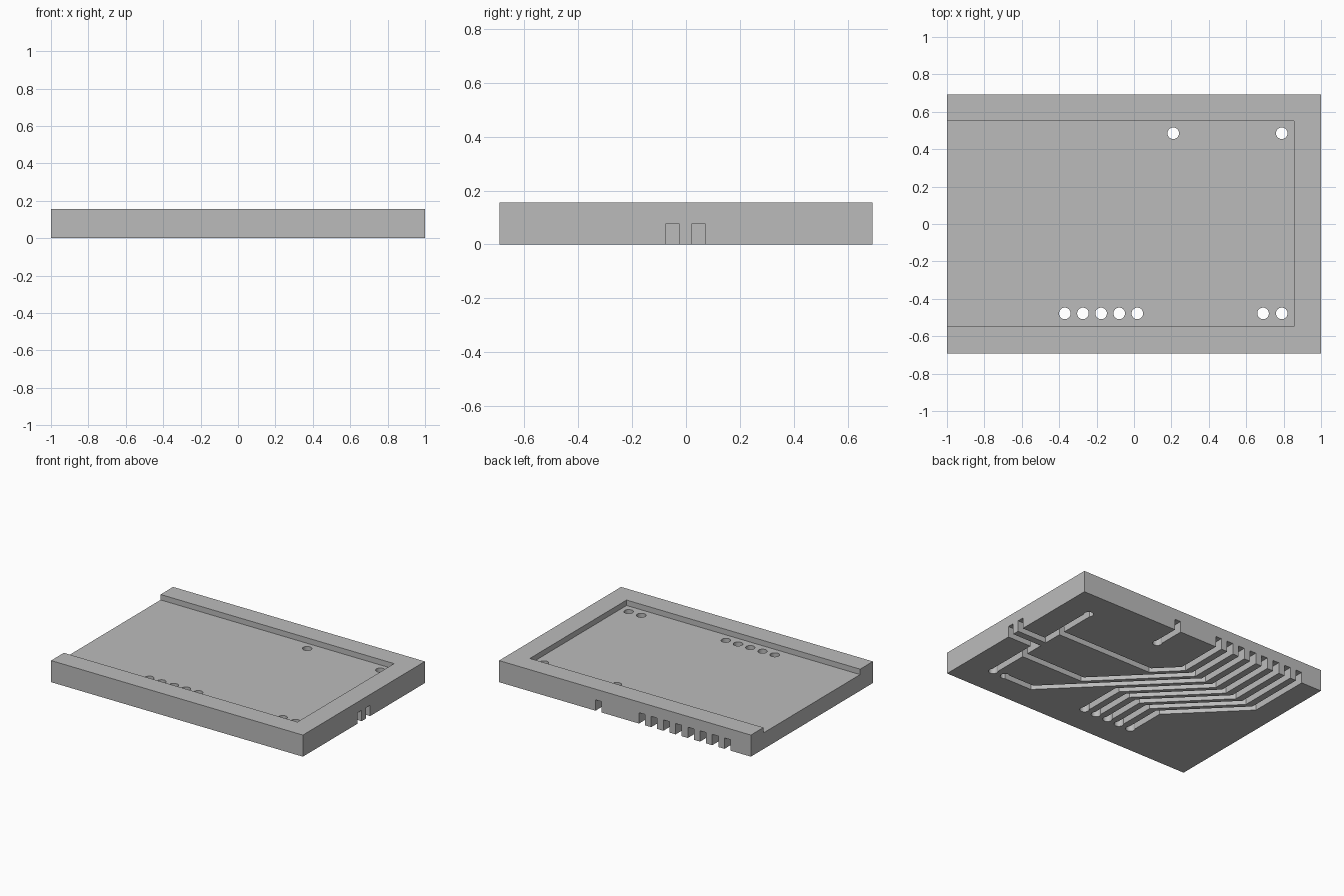
import bpy
import bmesh
from mathutils import Vector

if "Cube" in bpy.data.objects:
    bpy.data.objects.remove(bpy.data.objects["Cube"], do_unlink=True)

HALF_X, HALF_Y, HEIGHT = 1.0, 0.692, 0.155
FLOOR, GROOVE_TOP = 0.116, 0.078
GROOVE_HALF, HOLE_RADIUS = 0.024, 0.031
PITCH, OUT = 0.097, 0.1


def finish(name, bm):
    bmesh.ops.recalc_face_normals(bm, faces=bm.faces)
    mesh = bpy.data.meshes.new(name)
    bm.to_mesh(mesh)
    bm.free()
    obj = bpy.data.objects.new(name, mesh)
    bpy.context.collection.objects.link(obj)
    return obj


def prism(name, outline, z0, z1):
    """Extrude a flat outline between two heights."""
    bm = bmesh.new()
    face = bm.faces.new([bm.verts.new((x, y, z0)) for x, y in outline])
    extruded = bmesh.ops.extrude_face_region(bm, geom=[face])["geom"]
    verts = [v for v in extruded if isinstance(v, bmesh.types.BMVert)]
    bmesh.ops.translate(bm, verts=verts, vec=(0, 0, z1 - z0))
    return finish(name, bm)


def block(name, x0, x1, y0, y1, z0, z1):
    return prism(name, [(x0, y0), (x1, y0), (x1, y1), (x0, y1)], z0, z1)


def groove(path):
    """Constant-width channel cutter with mitred bends."""
    pts = [Vector(p) for p in path]
    left, right = [], []
    for i, p in enumerate(pts):
        dirs = []
        if i > 0:
            dirs.append((p - pts[i - 1]).normalized())
        if i < len(pts) - 1:
            dirs.append((pts[i + 1] - p).normalized())
        normals = [Vector((-d.y, d.x)) for d in dirs]
        miter = sum(normals, Vector((0, 0))).normalized()
        offset = miter * (GROOVE_HALF / miter.dot(normals[0]))
        left.append(p + offset)
        right.append(p - offset)
    return prism("groove_cutter", left + right[::-1], -OUT, GROOVE_TOP)


def hole(x, y):
    bm = bmesh.new()
    bmesh.ops.create_cone(bm, cap_ends=True, segments=32, radius1=HOLE_RADIUS,
                          radius2=HOLE_RADIUS, depth=0.5)
    bmesh.ops.translate(bm, verts=bm.verts, vec=(x, y, 0.1))
    return finish("hole_cutter", bm)


def cut(target, cutter):
    cutter.hide_render = True
    mod = target.modifiers.new("cut", "BOOLEAN")
    mod.operation = "DIFFERENCE"
    mod.solver = "EXACT"
    mod.object = cutter
    bpy.context.view_layer.objects.active = target
    bpy.ops.object.modifier_apply(modifier=mod.name)
    bpy.data.objects.remove(cutter, do_unlink=True)


# Tray body with a recess open on the right end
tray = block("wiring_tray", -HALF_X, HALF_X, -HALF_Y, HALF_Y, 0, HEIGHT)
cut(tray, block("recess_cutter", -HALF_X - OUT, 0.855, -0.547, 0.55,
                FLOOR, HEIGHT + OUT))

# Wire holes: two at the back, two and a row of five at the front
BACK, FRONT = 0.485, -0.478
corner_x, single_x, inner_x = 0.79, 0.21, 0.69
row_x = [0.018 - PITCH * i for i in range(5)]
edge, end = HALF_Y + OUT, HALF_X + OUT


def slot_x(k):
    return -0.135 - PITCH * k


def bend_y(k):
    return 0.34 - 0.014 * k


def diagonal(k, start_x):
    """Point where a 45 degree run to slot k begins."""
    return (start_x, bend_y(k) - (start_x - slot_x(k)))


def route(k, start_x):
    return [diagonal(k, start_x), (slot_x(k), bend_y(k)), (slot_x(k), edge)]


# Channels under the floor, leaving through the back edge and left end
paths = [
    [(single_x, BACK), (single_x, edge)],
    [(end, 0.047), (corner_x, 0.047), (corner_x, BACK)],
    [(end, -0.05), (corner_x, -0.05), (corner_x, FRONT)],
]
for k, start_x in ((0, 0.02), (1, 0.28)):
    branch_y = diagonal(k, start_x)[1]
    paths.append([(corner_x, branch_y)] + route(k, start_x))
inner_start = slot_x(2) + bend_y(2) - FRONT
paths.append([(inner_x, FRONT)] + route(2, inner_start))
for i, x in enumerate(row_x):
    paths.append([(x, FRONT)] + route(i + 3, x))

for path in paths:
    cut(tray, groove(path))
holes = [(single_x, BACK), (corner_x, BACK), (corner_x, FRONT), (inner_x, FRONT)]
for x, y in holes + [(x, FRONT) for x in row_x]:
    cut(tray, hole(x, y))

# Plain grey plastic
grey = bpy.data.materials.new("grey_plastic")
grey.use_nodes = True
colour = (0.5, 0.5, 0.5, 1)
grey.diffuse_color = colour
grey.node_tree.nodes["Principled BSDF"].inputs["Base Color"].default_value = colour
tray.data.materials.clear()
tray.data.materials.append(grey)
for poly in tray.data.polygons:
    poly.material_index = 0

bpy.ops.object.select_all(action="DESELECT")
tray.select_set(True)
bpy.context.view_layer.objects.active = tray
bpy.ops.object.shade_smooth_by_angle()
